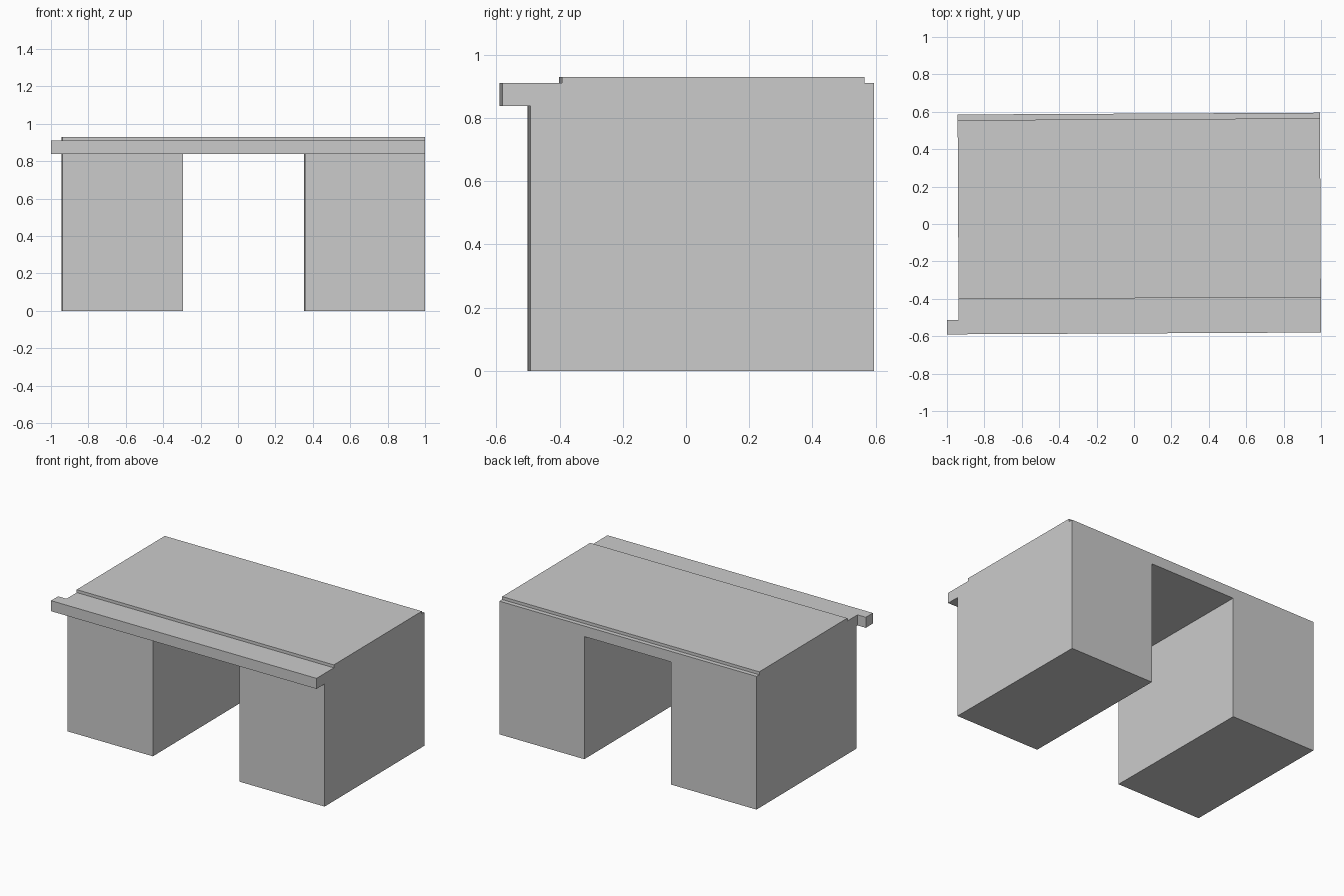
import bpy, bmesh

if "Cube" in bpy.data.objects:
    bpy.data.objects.remove(bpy.data.objects["Cube"])

SKEW = 0.005  # the whole model is turned very slightly about z


def extrude_x(name, profile, x0, x1):
    """Extrude a closed (y, z) profile from x0 to x1."""
    bm = bmesh.new()
    face = bm.faces.new([bm.verts.new((x0, y, z)) for y, z in profile])
    geom = bmesh.ops.extrude_face_region(bm, geom=[face], use_keep_orig=True)["geom"]
    verts = [g for g in geom if isinstance(g, bmesh.types.BMVert)]
    bmesh.ops.translate(bm, verts=verts, vec=(x1 - x0, 0, 0))
    bmesh.ops.recalc_face_normals(bm, faces=bm.faces)
    mesh = bpy.data.meshes.new(name)
    bm.to_mesh(mesh)
    bm.free()
    obj = bpy.data.objects.new(name, mesh)
    bpy.context.collection.objects.link(obj)
    obj.rotation_euler.z = SKEW
    return obj


def rect(y0, y1, z0, z1):
    return [(y0, z0), (y1, z0), (y1, z1), (y0, z1)]


# Counter body: pedestals, overhanging front lip and raised worktop in one profile
counter = extrude_x("counter_body", [
    (-0.497, 0), (0.59, 0), (0.59, 0.91), (0.56, 0.91), (0.56, 0.93),
    (-0.397, 0.93), (-0.397, 0.91), (-0.585, 0.91), (-0.585, 0.838), (-0.497, 0.838),
], -0.94, 0.997)

# Knee space cut through from front to back
cutter = extrude_x("knee_space_cutter", rect(-0.9, 0.9, -0.5, 0.838), -0.297, 0.357)
cutter.hide_render = True
mod = counter.modifiers.new("knee_space", "BOOLEAN")
mod.operation = "DIFFERENCE"
mod.solver = "EXACT"
mod.object = cutter
bpy.context.view_layer.objects.active = counter
bpy.ops.object.modifier_apply(modifier=mod.name)
bpy.data.objects.remove(cutter)

# Short end of the front lip that sticks out past the left side
extrude_x("lip_end", rect(-0.585, -0.508, 0.838, 0.91), -1.003, -0.94)
